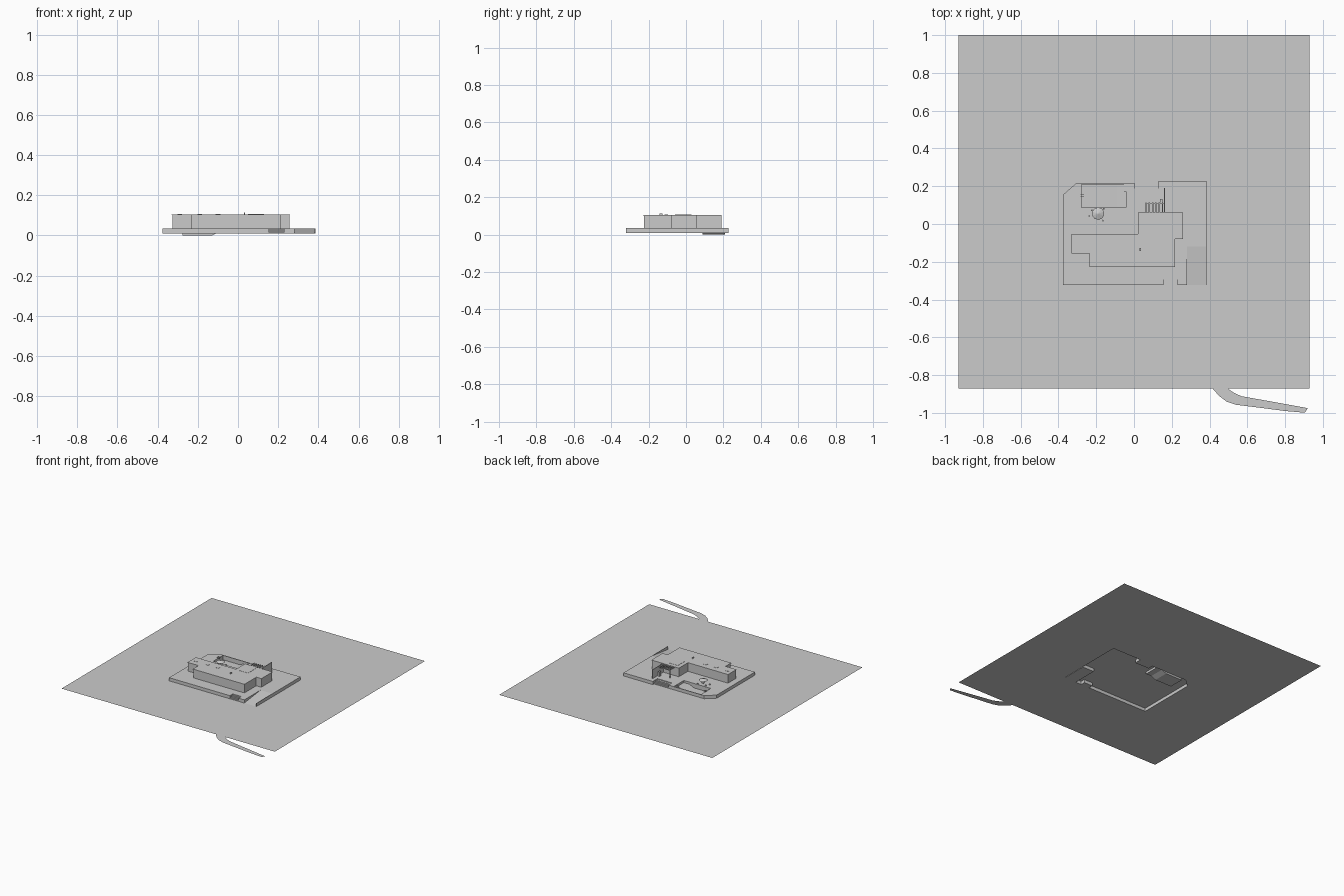
import bpy, bmesh, math

if "Cube" in bpy.data.objects:
    bpy.data.objects.remove(bpy.data.objects["Cube"])

G, P, R = 0.01, 0.035, 0.105   # ground, terrace and roof heights


def finish(name, bm):
    me = bpy.data.meshes.new(name)
    bm.to_mesh(me)
    bm.free()
    ob = bpy.data.objects.new(name, me)
    bpy.context.collection.objects.link(ob)
    return ob


def sheet(name, loops, z, walls_to=None):
    """Flat sheet; first loop is the outline, the rest are holes. Optional skirt on the outline."""
    bm = bmesh.new()
    edges = []
    rings = []
    for loop in loops:
        vs = [bm.verts.new((x, y, z)) for x, y in loop]
        rings.append(vs)
        edges += [bm.edges.new((vs[i - 1], vs[i])) for i in range(len(vs))]
    bmesh.ops.triangle_fill(bm, use_beauty=True, use_dissolve=False, edges=edges, normal=(0, 0, 1))
    if walls_to is not None:
        top = rings[0]
        low = [bm.verts.new((v.co.x, v.co.y, walls_to)) for v in top]
        for i in range(len(top)):
            bm.faces.new((top[i - 1], low[i - 1], low[i], top[i]))
    return finish(name, bm)


def faces(name, verts, polys):
    bm = bmesh.new()
    vs = [bm.verts.new(v) for v in verts]
    for p in polys:
        bm.faces.new([vs[i] for i in p])
    return finish(name, bm)


def box(name, x0, x1, y0, y1, z0, z1):
    v = [(x, y, z) for x in (x0, x1) for y in (y0, y1) for z in (z0, z1)]
    return faces(name, v, [(0, 1, 3, 2), (4, 6, 7, 5), (0, 4, 5, 1),
                           (2, 3, 7, 6), (0, 2, 6, 4), (1, 5, 7, 3)])


def cone(name, x, y, z0, z1, r0, r1, n=8):
    bm = bmesh.new()
    bmesh.ops.create_cone(bm, cap_ends=True, segments=n, radius1=r0, radius2=r1, depth=z1 - z0)
    bmesh.ops.translate(bm, verts=bm.verts, vec=(x, y, (z0 + z1) / 2))
    return finish(name, bm)


# Terrace outline with notches for both stairs and the ramp
terrace = [(-.376, -.322), (.155, -.322), (.155, -.286), (.23, -.286), (.23, -.322),
           (.28, -.322), (.28, -.12), (.382, -.12), (.382, -.322), (.385, -.322),
           (.385, .228), (.13, .228), (.13, .17), (.004, .17), (.004, .214),
           (-.308, .214), (-.376, .155)]
px0, px1, py0, py1 = -.277, -.042, .087, .208
pool = [(px0, py0), (px1, py0), (px1, py1), (px0, py1)]
sheet("terrace", [terrace, pool], P, walls_to=G)

# Ground plot, open underneath the terrace
sheet("ground", [[(-.93, -.87), (.93, -.87), (.93, 1), (-.93, 1)], terrace], G)

# Pool basin: deep end, slope, shallow end
xs = [px0, -.13, -.09, px1]
zs = [0, 0, .018, .018]
pv = [(x, y, z) for x, z in zip(xs, zs) for y in (py0, py1)]
pv += [(x, y, P) for x in xs for y in (py0, py1)]
pp = []
for i in range(3):
    a = 2 * i
    pp += [(a, a + 2, a + 3, a + 1), (a, a + 8, a + 10, a + 2), (a + 1, a + 3, a + 11, a + 9)]
pp += [(0, 1, 9, 8), (6, 14, 15, 7)]
faces("pool_basin", pv, pp)
for i in range(3):
    box("pool_step", px1 - .028 + i * .009, px1, .172, py1, .018, .021 + i * .004)
for y in (.145, .157):
    box("pool_ladder_rail", px0 - .006, px0 + .012, y, y + .002, P, P + .008)

# Stairs at front and back
for i in range(4):
    h = G + (i + 1) * .005
    d = i * .009
    box("front_step", .155, .23, -.322 + d, -.286, G, h)
    box("back_step", .004, .13, .17, .214 - d, G, h)

# Car ramp
faces("car_ramp", [(.28, -.322, G), (.382, -.322, G), (.382, -.12, P), (.28, -.12, P)],
      [(0, 1, 2, 3)])

# Driveway strip, running from the ramp and curving off the plot
left = [(.30, -.322), (.31, -.6), (.345, -.76), (.415, -.87), (.45, -.91), (.49, -.94),
        (.54, -.957), (.70, -.977), (.80, -.99), (.905, -.999)]
right = [(.395, -.322), (.405, -.6), (.43, -.74), (.497, -.87), (.515, -.885), (.54, -.899),
         (.57, -.912), (.70, -.935), (.80, -.953), (.92, -.975)]
n = len(left)
faces("driveway", [(x, y, G + .0006) for x, y in left + right],
      [(i, i + 1, n + i + 1, n + i) for i in range(n - 1)])
# Footpath from the front stairs to the driveway
faces("footpath", [(x, y, G + .0004) for x, y in
                   [(.155, -.322), (.23, -.322), (.23, -.46), (.305, -.46), (.31, -.535), (.155, -.535)]],
      [(0, 5, 3, 2, 1), (3, 5, 4)])

# House walls and thin roof slab
house = [(.02, .06), (.02, -.053), (-.33, -.053), (-.33, -.157), (-.235, -.157), (-.235, -.228),
         (.216, -.228), (.216, -.08), (.26, -.08), (.26, .06)]
inset = [(.023, .057), (.023, -.056), (-.327, -.056), (-.327, -.154), (-.232, -.154),
         (-.232, -.225), (.213, -.225), (.213, -.077), (.257, -.077), (.257, .057)]
sheet("house_walls", [inset], R - .003, walls_to=P)
sheet("roof_slab", [house], R, walls_to=R - .004)
sheet("roof_soffit", [house], R - .004)

# Roof details
for x in (-.29, -.19, -.10):
    box("skylight", x - .012, x + .012, -.115, -.095, R, R + .0015)
box("upper_roof_panel", .05, .13, -.06, .03, R, R + .0015)
box("chimney", .029, .036, -.142, -.126, R, R + .009)

# Privacy wall and pergola behind the house
box("privacy_wall", .158, .163, .057, .19, P, R)
box("patio_post", .138, .15, .112, .132, P, .07)
for i in range(6):
    x = .06 + i * .0175
    box("pergola_slat", x, x + .007, .057, .115, R - .008, R - .002)
box("pergola_beam", .06, .16, .108, .112, R - .012, R - .008)
box("pergola_post", .061, .065, .108, .112, P, R - .008)

# Parasol with table and stools
cone("parasol_pole", -.19, .055, P, .075, .0015, .0015, 6)
cone("parasol_canopy", -.19, .055, .066, .077, .033, .001, 10)
cone("patio_table", -.19, .055, .046, .048, .014, .014, 10)
for x, y in ((-.237, .042), (-.222, .072), (-.165, .018), (-.16, .08)):
    cone("stool", x, y, P, .043, .005, .005, 6)
